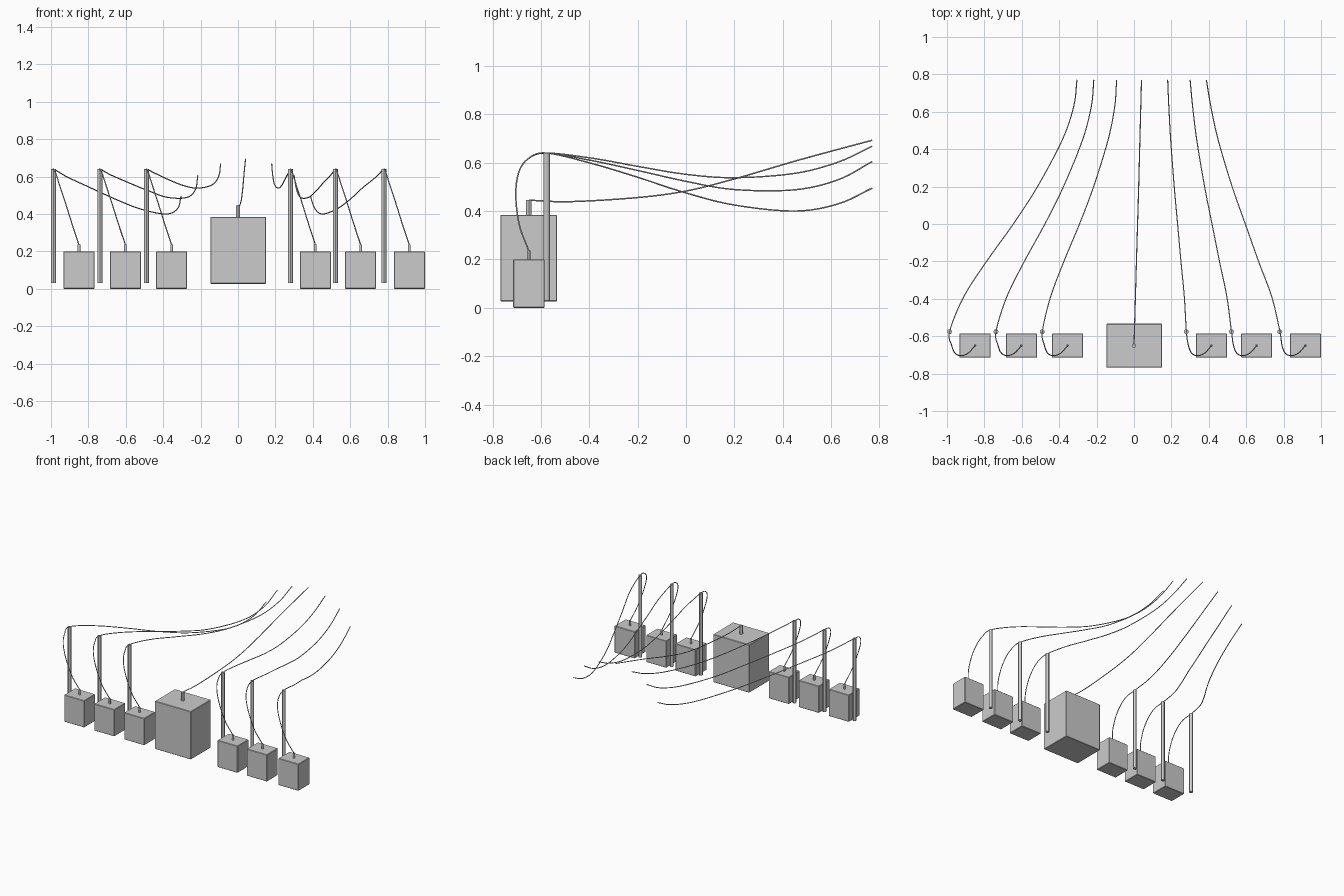
import bpy
from mathutils import Vector

if "Cube" in bpy.data.objects:
    bpy.data.objects.remove(bpy.data.objects["Cube"])


def box(name, x0, x1, y0, y1, z0, z1):
    bpy.ops.mesh.primitive_cube_add(
        size=1, location=((x0 + x1) / 2, (y0 + y1) / 2, (z0 + z1) / 2))
    ob = bpy.context.object
    ob.name = name
    ob.scale = (x1 - x0, y1 - y0, z1 - z0)
    bpy.ops.object.transform_apply(location=False, rotation=False, scale=True)
    bev = ob.modifiers.new("edge", 'BEVEL')
    bev.width = 0.003
    bev.segments = 1


def rod(name, x, y, z0, z1, r, sides=12):
    bpy.ops.mesh.primitive_cylinder_add(
        vertices=sides, radius=r, depth=z1 - z0, location=(x, y, (z0 + z1) / 2))
    bpy.context.object.name = name
    bpy.ops.object.shade_smooth_by_angle()


def wire(name, pts, r=0.003, steps=6):
    # smooth path through the given points, swept as a thin tube
    p = [Vector(q) for q in pts]
    p = [2 * p[0] - p[1]] + p + [2 * p[-1] - p[-2]]
    path = []
    for a, b, c, d in zip(p, p[1:], p[2:], p[3:]):
        for i in range(steps):
            t = i / steps
            path.append(0.5 * (2 * b + (c - a) * t + (2 * a - 5 * b + 4 * c - d) * t * t
                               + (3 * b - a - 3 * c + d) * t ** 3))
    path.append(p[-2])
    cu = bpy.data.curves.new(name, 'CURVE')
    cu.dimensions = '3D'
    cu.bevel_depth = r
    cu.bevel_resolution = 2
    cu.use_fill_caps = True
    sp = cu.splines.new('POLY')
    sp.points.add(len(path) - 1)
    for pt, v in zip(sp.points, path):
        pt.co = (*v, 1)
    bpy.context.collection.objects.link(bpy.data.objects.new(name, cu))


# large central weight with stub and wire
box("main_box", -0.148, 0.15, -0.768, -0.533, 0.027, 0.384)
rod("main_stub", 0, -0.65, 0.38, 0.445, 0.012)
wire("main_wire", [(0, -0.65, 0.445), (0.005, -0.48, 0.439), (0.013, -0.2, 0.456),
                   (0.019, 0, 0.483), (0.025, 0.2, 0.533), (0.032, 0.47, 0.612),
                   (0.04, 0.77, 0.693)])

# shared wire shapes: lead-up to the pole top, then the long sagging run
LEAD = [(0, -0.65, 0.235), (0.27, -0.69, 0.345), (0.56, -0.704, 0.47),
        (0.79, -0.69, 0.565), (0.92, -0.648, 0.62)]
RUN_Y = [-0.575, -0.39, -0.2, 0, 0.2, 0.45, 0.63, 0.77]
LEFT_X = [0, 0.11, 0.29, 0.5, 0.69, 0.885, 0.975, 1]
RIGHT_X = [0, 0.11, 0.29, 0.47, 0.65, 0.84, 0.94, 1]
OUTER = [0.64, 0.597, 0.54, 0.475, 0.425, 0.4, 0.43, 0.495]
MIDDLE = [0.64, 0.609, 0.568, 0.523, 0.489, 0.488, 0.53, 0.605]
INNER = [0.64, 0.619, 0.585, 0.552, 0.538, 0.556, 0.603, 0.668]

# box centre, pole position, wire end, shape of the run
UNITS = [(-0.85, -0.986, -0.305, LEFT_X, OUTER), (-0.602, -0.738, -0.215, LEFT_X, MIDDLE),
         (-0.355, -0.49, -0.093, LEFT_X, INNER), (0.414, 0.28, 0.18, RIGHT_X, INNER),
         (0.656, 0.521, 0.3, RIGHT_X, MIDDLE), (0.916, 0.78, 0.387, RIGHT_X, OUTER)]

for i, (bx, px, ex, fx, zs) in enumerate(UNITS):
    n = str(i + 1)
    box("small_box_" + n, bx - 0.083, bx + 0.083, -0.715, -0.585, 0, 0.2)
    rod("small_stub_" + n, bx, -0.65, 0.195, 0.237, 0.007)
    rod("pole_" + n, px, -0.576, 0.03, 0.64, 0.013)
    pts = [(bx + (px - bx) * f, y, z) for f, y, z in LEAD]
    pts += [(px + (ex - px) * f, y, z) for f, y, z in zip(fx, RUN_Y, zs)]
    wire("wire_" + n, pts)
